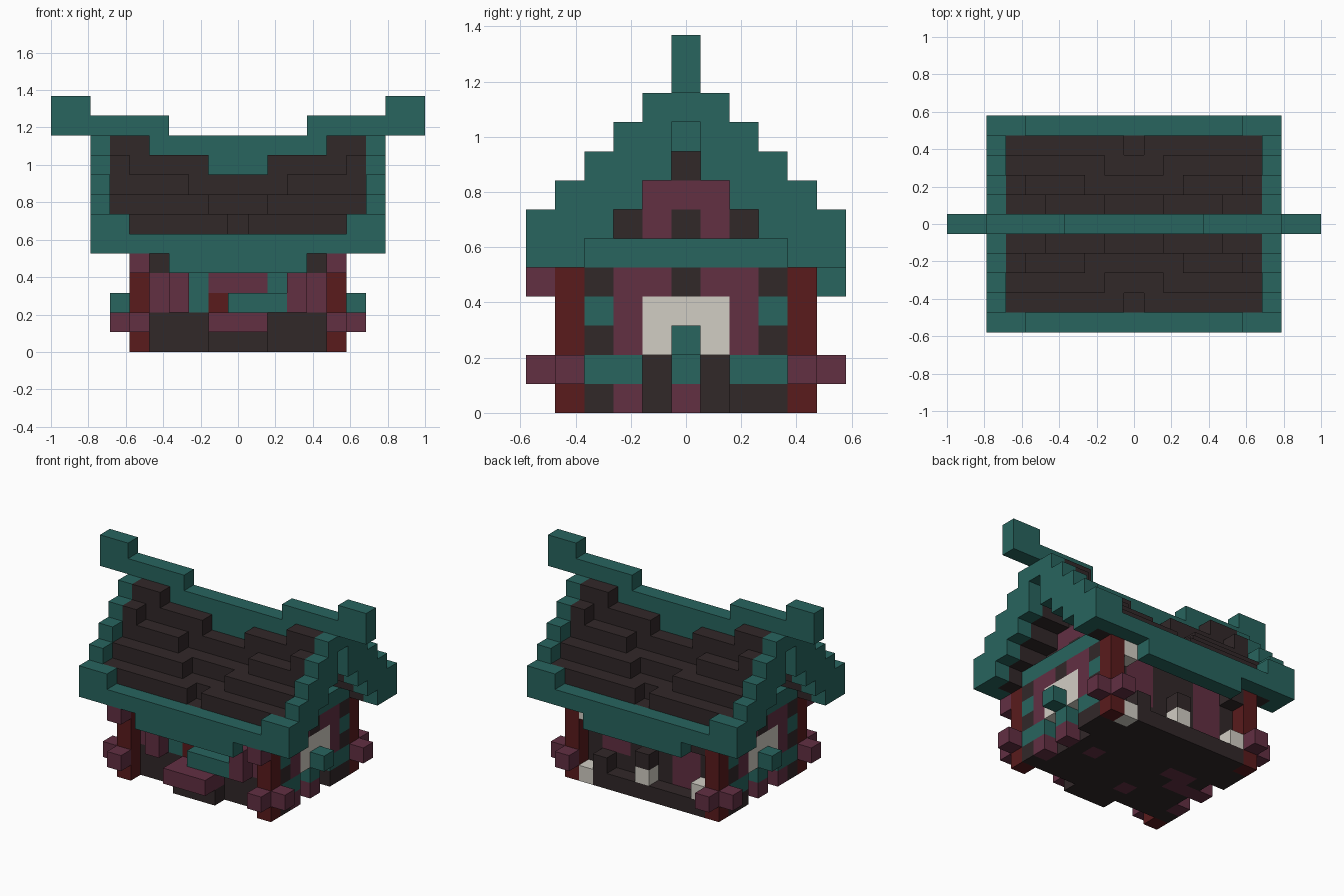
import bpy
import bmesh

UNIT = 2 / 19  # edge length of one block

cube = bpy.data.objects.get("Cube")
if cube:
    bpy.data.objects.remove(cube, do_unlink=True)


def make_material(name, color):
    mat = bpy.data.materials.new(name)
    mat.use_nodes = True
    mat.diffuse_color = (*color, 1)
    mat.node_tree.nodes["Principled BSDF"].inputs["Base Color"].default_value = (*color, 1)
    return mat


TEAL = make_material("teal_trim", (.021, .129, .113))
DARK = make_material("dark_timber", (.031, .021, .022))
PLUM = make_material("plum_panel", (.122, .029, .055))
RED = make_material("red_post", (.1, .011, .012))
PALE = make_material("pale_plaster", (.64, .61, .55))
PALETTE = [TEAL, DARK, PLUM, RED, PALE]
LETTERS = "TDPRW"


def add_box(bm, xs, ys, zs, index=0):
    """Box over inclusive block ranges in x and y, and from floor to top in z."""
    x_pair = (xs[0] - .5, xs[1] + .5)
    y_pair = (ys[0] - .5, ys[1] + .5)
    result = bmesh.ops.create_cube(bm, size=1)
    for v in result["verts"]:
        v.co = (x_pair[v.co.x > 0] * UNIT, y_pair[v.co.y > 0] * UNIT, zs[v.co.z > 0] * UNIT)
    for face in {f for v in result["verts"] for f in v.link_faces}:
        face.material_index = index


def finish(name, bm, materials):
    mesh = bpy.data.meshes.new(name)
    bm.to_mesh(mesh)
    bm.free()
    for mat in materials:
        mesh.materials.append(mat)
    obj = bpy.data.objects.new(name, mesh)
    bpy.context.collection.objects.link(obj)


def flip(pair, sign):
    return tuple(sorted(sign * value for value in pair))


def part(name, mat, boxes, mirror_x=False, mirror_y=False):
    bm = bmesh.new()
    for sx in (1, -1) if mirror_x else (1,):
        for sy in (1, -1) if mirror_y else (1,):
            for xs, ys, zs in boxes:
                add_box(bm, flip(xs, sx), flip(ys, sy), zs)
    finish(name, bm, [mat])


def wall(name, rows, place):
    """Rows of block letters from the ground up; place maps (offset, level) to x, y."""
    bm = bmesh.new()
    for level, row in enumerate(rows):
        for i, letter in enumerate(row):
            if letter != ".":
                x, y = place(i - len(row) // 2, level)
                add_box(bm, (x, x), (y, y), (level, level + 1), LETTERS.index(letter))
    finish(name, bm, PALETTE)


# Floor with a few plum blocks, listed from front to back
FLOOR = ["DDDPDDDDD", "PDDDDDDDD", "PPDDDDDPD", "PPPDDDDDD", "DDDDDDDDD", "DDDDDDDDD"]
floor_mesh = bmesh.new()
for row, letters in enumerate(FLOOR):
    for column, letter in enumerate(letters):
        x, y = column - 4, row - 2
        # The gable wall recess keeps its own blocks
        if not (abs(x) == 4 and abs(y) == 1):
            add_box(floor_mesh, (x, x), (y, y), (0, 1), LETTERS.index(letter))
finish("floor", floor_mesh, PALETTE)

# Corner posts with brackets
part("corner_posts", RED, [((5, 5), (4, 4), (0, 5))], True, True)
part("post_side_brackets", PLUM, [((6, 6), (4, 4), (1, 2))], True, True)
part("post_face_brackets", PLUM, [((5, 5), (5, 5), (1, 2))], True, True)
part("front_eave_brackets", PLUM, [((5, 5), (-5, -5), (4, 5))], True)

# Gable walls with a tie beam, recessed at the foot and above the beam
GABLE = ["DPDPDDD", "TTDTDTT", "DPWTWPD", "TPWWWPT", "DPPDPPD",
         "TTTTTTT", ".DPDPD.", "..PPP..", "...D..."]


def gable_depth(offset, level):
    return 4 if level > 5 or (level < 2 and abs(offset) == 1) else 5


for side, sign in (("left", 1), ("right", -1)):
    wall(side + "_gable_wall", GABLE, lambda o, k: (sign * gable_depth(o, k), o))
part("gable_sills", TEAL, [((6, 6), (0, 0), (2, 3))], True)

# Front wall with step and sill
FRONT = ["DDDDDDDDD", "DDDDDDDDD", "PPTRTTTPP", "PPTPPPTPP", "DDDDDDDDD", "DDDDDDDDD"]


def front_place(offset, level):
    column = abs(offset) == 3 and level in (2, 3)
    sill = level == 2 and 0 <= offset <= 2
    return offset, -4 if column or sill else -3


wall("front_wall", FRONT, front_place)
part("front_wall_lining", DARK, [((-4, 4), (-2, -2), (1, 5))])
part("step_base", DARK, [((-1, 1), (-4, -4), (0, 1))])
part("front_step", PLUM, [((-1, 1), (-5, -4), (1, 2))])

# Back wall, with an outer layer of base, plaster and timber blocks
BACK = ["." * 9, "DPPDDDDDD", "DPPDDDPPD", "DPPDDDPPD", "DPPDDDPPD", "DDDDDDDDD"]
wall("back_wall", BACK, lambda o, k: (o, 3))
BACK_LAYER = ["DDDDDDDDW", "W...W..D.", "....D....", "." * 9, "D.......W"]
wall("back_wall_blocks", BACK_LAYER, lambda o, k: (o, 4))

# Sagging roof courses: middle top, then (start, top) of each raised end
COURSES = {1: (9, (2, 10), (5, 11)), 2: (8, (3, 9), (6, 10)), 3: (7, (2, 8)), 4: (6, (1, 7))}
for row, (middle, *ends) in COURSES.items():
    bm = bmesh.new()
    for sy in (1, -1):
        ys = flip((row, row), sy)
        add_box(bm, (-6, 6), ys, (9 - row, middle))
        base = middle
        for start, top in ends:
            for sx in (1, -1):
                add_box(bm, flip((start, 6), sx), ys, (base, top))
            base = top
    finish("roof_course_" + str(row), bm, [DARK])

# Eaves, bargeboards and upturned ridge
part("eaves", TEAL, [((-7, 7), (5, 5), (5, 6)), ((-3, 3), (5, 5), (4, 5))], mirror_y=True)
part("eave_ends", TEAL, [((6, 7), (5, 5), (6, 7))], True, True)
part("bargeboards", TEAL, [((7, 7), (j, j), (9 - j, 12 - j)) for j in range(1, 5)], True, True)
part("ridge", TEAL, [((-6, 6), (0, 0), (9, 10)), ((-7, 7), (0, 0), (10, 11))])
part("ridge_rises", TEAL, [((4, 7), (0, 0), (11, 12))], True)
part("ridge_tips", TEAL, [((8, 9), (0, 0), (11, 13))], True)
